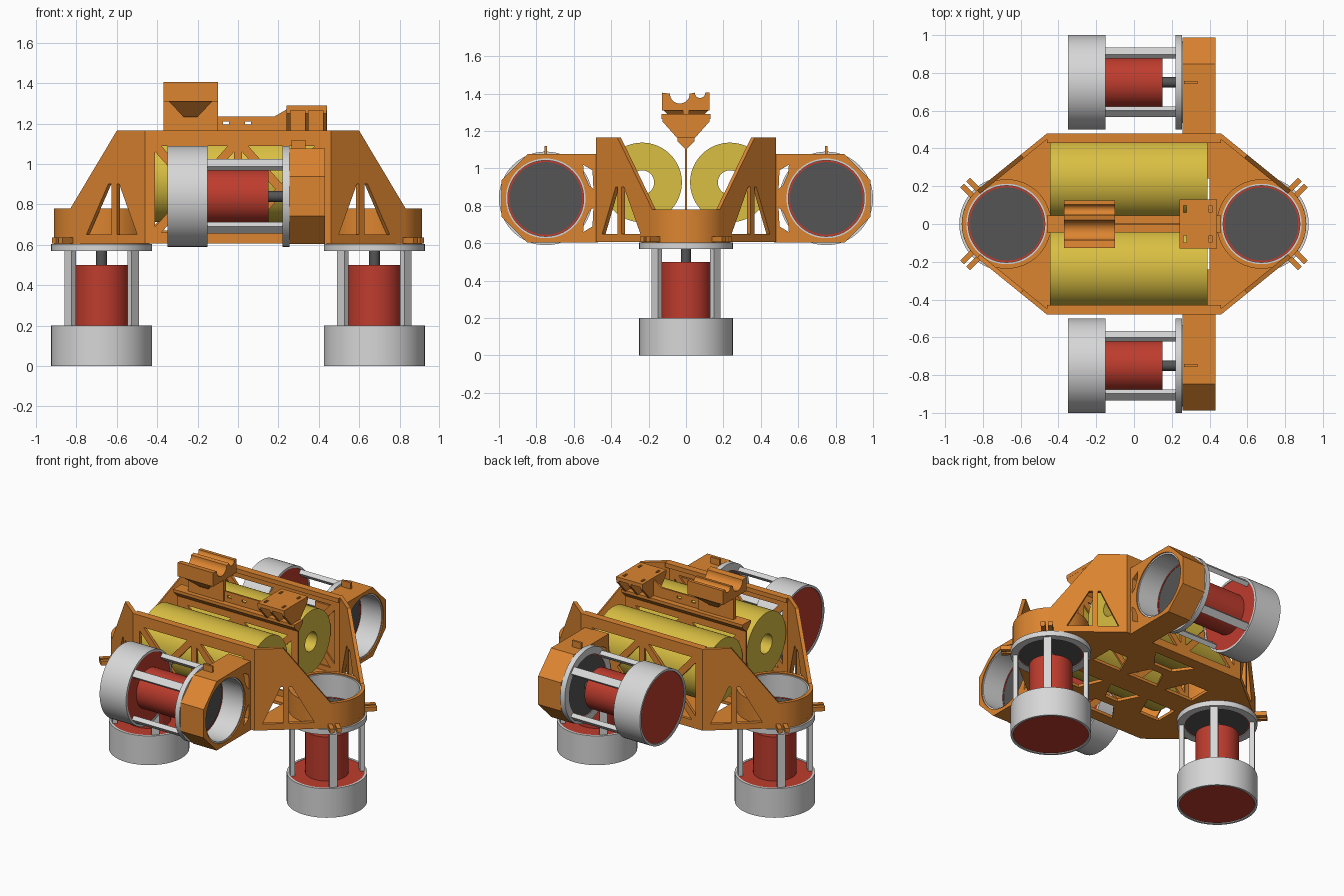
import bpy, bmesh
from math import sin, cos, pi, radians
from mathutils import Matrix, Vector

cube = bpy.data.objects.get("Cube")
if cube:
    bpy.data.objects.remove(cube, do_unlink=True)


def material(name, rgb):
    m = bpy.data.materials.new(name)
    m.use_nodes = True
    m.diffuse_color = (*rgb, 1)
    m.node_tree.nodes["Principled BSDF"].inputs["Base Color"].default_value = (*rgb, 1)
    return m


ORANGE = material("orange frame", (0.72, 0.235, 0.03))
YELLOW = material("yellow tank", (0.70, 0.52, 0.055))
GREY = material("light grey", (0.68, 0.68, 0.68))
RED = material("red motor", (0.52, 0.045, 0.027))
DARK = material("dark grey", (0.09, 0.09, 0.09))
X, Y, Z = Vector((1, 0, 0)), Vector((0, 1, 0)), Vector((0, 0, 1))


def frame(origin, u, v):
    """Matrix whose local x, y axes are u, v."""
    m = Matrix((u, v, u.cross(v))).transposed().to_4x4()
    m.translation = origin
    return m


def add(name, bm, mat, matrix):
    mesh = bpy.data.meshes.new(name)
    bm.transform(matrix)
    bmesh.ops.remove_doubles(bm, verts=bm.verts, dist=0.0003)
    bmesh.ops.recalc_face_normals(bm, faces=bm.faces)
    bm.to_mesh(mesh)
    bm.free()
    mesh.materials.clear()
    mesh.materials.append(mat)
    for p in mesh.polygons:
        p.material_index = 0
    ob = bpy.data.objects.new(name, mesh)
    bpy.context.collection.objects.link(ob)
    bpy.ops.object.select_all(action="DESELECT")
    ob.select_set(True)
    bpy.context.view_layer.objects.active = ob
    bpy.ops.object.shade_smooth_by_angle(angle=radians(30))
    return ob


def plate(name, loops, thick, mat, matrix):
    """Flat outline with holes, extruded evenly about its plane."""
    curve = bpy.data.curves.new(name + " outline", "CURVE")
    curve.dimensions, curve.fill_mode, curve.extrude = "2D", "BOTH", thick / 2
    for loop in loops:
        s = curve.splines.new("POLY")
        s.points.add(len(loop) - 1)
        for p, (a, b) in zip(s.points, loop):
            p.co = (a, b, 0, 1)
        s.use_cyclic_u = True
    tmp = bpy.data.objects.new(name + " outline", curve)
    bpy.context.collection.objects.link(tmp)
    dg = bpy.context.evaluated_depsgraph_get()
    mesh = bpy.data.meshes.new_from_object(tmp.evaluated_get(dg))
    bm = bmesh.new()
    bm.from_mesh(mesh)
    bpy.data.objects.remove(tmp, do_unlink=True)
    bpy.data.curves.remove(curve)
    bpy.data.meshes.remove(mesh)
    return add(name, bm, mat, matrix)


def arc(r, a0=0, a1=360, cx=0, cy=0, n=64):
    full = abs(a1 - a0) == 360
    return [(cx + r * cos(radians(a0 + (a1 - a0) * i / (n if full else n - 1))),
             cy + r * sin(radians(a0 + (a1 - a0) * i / (n if full else n - 1)))) for i in range(n)]


def rect(u0, u1, v0, v1):
    return [(u0, v0), (u1, v0), (u1, v1), (u0, v1)]


def truss(u0, u1, v0, v1, g=0.03):
    """Four triangular cut-outs leaving an X brace."""
    cu, cv = (u0 + u1) / 2, (v0 + v1) / 2
    return [[(u0 + g, v0), (u1 - g, v0), (cu, cv - g)], [(u0 + g, v1), (u1 - g, v1), (cu, cv + g)],
            [(u0, v0 + g), (u0, v1 - g), (cu - g, cv)], [(u1, v0 + g), (u1, v1 - g), (cu + g, cv)]]


def thruster(name, m):
    """Local origin on the flange top, nozzle towards local -z."""
    def disc(part, loops, z0, z1, mat):
        plate(name + " " + part, loops, z1 - z0, mat, m @ Matrix.Translation((0, 0, (z0 + z1) / 2)))
    disc("nozzle", [arc(0.25), arc(0.235)], -0.605, -0.405, GREY)
    disc("nozzle core", [arc(0.234)], -0.6, -0.407, RED)
    disc("motor", [arc(0.135)], -0.41, -0.105, RED)
    disc("shaft", [arc(0.027, n=24)], -0.11, -0.01, DARK)
    disc("flange", [arc(0.25), arc(0.2)], -0.035, 0, GREY)
    disc("propeller disc", [arc(0.196)], -0.03, 0.01, DARK)
    disc("red seal", [arc(0.203), arc(0.194)], -0.03, 0.012, RED)
    disc("liner", [arc(0.215), arc(0.203)], -0.01, 0.168, GREY)
    for k in range(4):
        a = radians(45 + 90 * k)
        plate(f"{name} strut {k + 1}", [rect(0.205, 0.235, -0.025, 0.025)], 0.38, GREY,
              m @ Matrix.Translation((0, 0, -0.22)) @ Matrix.Rotation(a, 4, "Z"))


# Vertical thrusters with round housings and clips
for s, side in ((1, "left"), (-1, "right")):
    thruster(side + " thruster", Matrix.Translation((s * 0.675, 0, 0.605)))
    plate(side + " housing", [arc(0.237), arc(0.213)], 0.175, ORANGE,
          Matrix.Translation((s * 0.675, 0, 0.6925)))
    for t in (1, -1):
        a = radians(45 * t) if s > 0 else radians(180 - 45 * t)
        for off in (-0.022, 0.022):
            plate(f"{side} clip", [rect(0.23, 0.31, off - 0.014, off + 0.014)], 0.03, ORANGE,
                  Matrix.Translation((s * 0.675, 0, 0.622)) @ Matrix.Rotation(a, 4, "Z"))

# Horizontal thrusters with eight-sided housings
half = [(0.097, 0.237), (0.237, 0.097), (0.237, -0.097), (0.097, -0.237), (-0.28, -0.237), (-0.28, 0.237)]
slot = [(-0.255, 0.05), (-0.232, 0.07), (-0.205, 0.13), (-0.2, 0.18), (-0.25, 0.15)]
for s, side in ((-1, "front"), (1, "back")):
    thruster(side + " thruster", frame(Vector((0.255, s * 0.75, 0.84)), Y, Z))
    plate(side + " housing", [half, arc(0.213), slot, [(a, -b) for a, b in slot]], 0.175, ORANGE,
          frame(Vector((0.3435, s * 0.75, 0.84)), Y * s, Z))
    plate(side + " clip", [rect(0.265, 0.335, 1.06, 1.12)], 0.015, ORANGE,
          frame(Vector((0, s * 0.75, 0)), X, Z))

# Base plate with triangular cut-outs
end = [(0.46, -0.48)] + arc(0.237, -49, 49, 0.675) + [(0.46, 0.48)]
base = end + [(-a, -b) for a, b in end]
holes = [arc(0.213, cx=c) for c in (0.675, -0.675)]
for s in (1, -1):
    holes += [[(-0.4, s * 0.08), (-0.18, s * 0.08), (-0.25, s * 0.24), (-0.4, s * 0.24)],
              [(-0.12, s * 0.08), (0.12, s * 0.08), (0.05, s * 0.22), (-0.05, s * 0.22)],
              [(0.4, s * 0.08), (0.18, s * 0.08), (0.25, s * 0.24), (0.4, s * 0.24)],
              [(-0.16, s * 0.4), (0.16, s * 0.4), (0.07, s * 0.28), (-0.07, s * 0.28)]]
plate("base plate", [base] + holes, 0.02, ORANGE, Matrix.Translation((0, 0, 0.617)))

# Side walls, their top rails and the tanks
wall = [rect(-0.46, 0.46, 0.607, 1.165)] + truss(-0.41, -0.02, 0.66, 1.09) + truss(0.02, 0.41, 0.66, 1.09)
for s, side in ((-1, "front"), (1, "back")):
    plate(side + " wall", wall, 0.02, ORANGE, frame(Vector((0, s * 0.47, 0)), X, Z))
    plate(side + " wall rail", [rect(-0.46, 0.46, 0.43, 0.48)], 0.03, ORANGE,
          frame(Vector((0, 0, 1.15)), X, Y * s))
    plate(side + " tank", [arc(0.213), arc(0.065, n=32)], 0.835, YELLOW,
          frame(Vector((-0.0275, s * 0.235, 0.925)), Y, Z))

# Slanted corner walls
L = 0.476
corner = [[(0, 0.607), (L, 0.607), (L, 0.78), (0.18, 1.165), (0, 1.165)],
          [(0.215, 0.65), (0.375, 0.65), (0.235, 0.9), (0.215, 0.9)],
          [(0.05, 0.65), (0.18, 0.65), (0.18, 0.9), (0.165, 0.9)]]
for sx in (1, -1):
    for sy in (1, -1):
        u = Vector((sx * 0.37, -sy * 0.30, 0)).normalized()
        inward = Vector((-sx * 0.30, -sy * 0.37, 0)).normalized()
        plate("corner wall", corner, 0.024, ORANGE,
              frame(Vector((sx * 0.46, sy * 0.48, 0)) + inward * 0.012, u, Z))

# Central spine and its top rail
spine = [(-0.46, 0.607), (0.46, 0.607), (0.46, 1.165), (0.44, 1.165), (0.44, 1.27), (0.24, 1.27),
         (0.18, 1.235), (-0.37, 1.235), (-0.37, 1.165), (-0.46, 1.165)]
pegs = [rect(c - 0.015, c + 0.015, 1.195, 1.21) for c in (-0.06, 0.05)]
plate("spine", [spine] + pegs + truss(-0.41, -0.02, 0.67, 1.06) + truss(0.02, 0.41, 0.67, 1.06),
      0.012, ORANGE, frame(Vector((0, 0, 0)), X, Z))
plate("spine rail", [[(0, 1.1), (0.045, 1.145), (0.045, 1.165), (-0.045, 1.165), (-0.045, 1.145)]],
      0.92, ORANGE, frame(Vector((0, 0, 0)), Y, Z))

# Flat equipment mount on gussets
slots = [rect(a - 0.008, a + 0.008, b - 0.018, b + 0.018) for a in (0.27, 0.405) for b in (-0.08, 0.08)]
plate("flat mount", [rect(0.24, 0.44, -0.13, 0.13)] + slots, 0.025, ORANGE, Matrix.Translation((0, 0, 1.2775)))
for c in (0.25, 0.34, 0.43):
    plate("mount gusset", [[(-0.045, 1.16), (0.045, 1.16), (0.125, 1.25), (0.125, 1.268),
                            (-0.125, 1.268), (-0.125, 1.25)]], 0.018, ORANGE, frame(Vector((c, 0, 0)), Y, Z))

# Grooved cradle with tapered support
cradle = ([(-0.128, 1.31), (0.125, 1.31), (0.125, 1.405)] + arc(0.028, 0, -180, 0.075, 1.405, 16)
          + arc(0.053, 0, -180, -0.033, 1.4, 24) + [(-0.128, 1.405)])
plate("cradle", [cradle], 0.27, ORANGE, frame(Vector((-0.235, 0, 0)), Y, Z))
plate("cradle web", [rect(-0.37, -0.1, 1.16, 1.32)], 0.03, ORANGE, frame(Vector((0, 0, 0)), X, Z))
bm = bmesh.new()
bmesh.ops.create_cone(bm, cap_ends=True, segments=4, radius1=0.3, radius2=1, depth=0.08,
                      matrix=Matrix.Rotation(pi / 4, 4, "Z"))
k = 2 ** 0.5
add("cradle support", bm, ORANGE,
    Matrix.Translation((-0.235, 0, 1.272)) @ Matrix.Diagonal((0.11 * k, 0.122 * k, 1, 1)))
